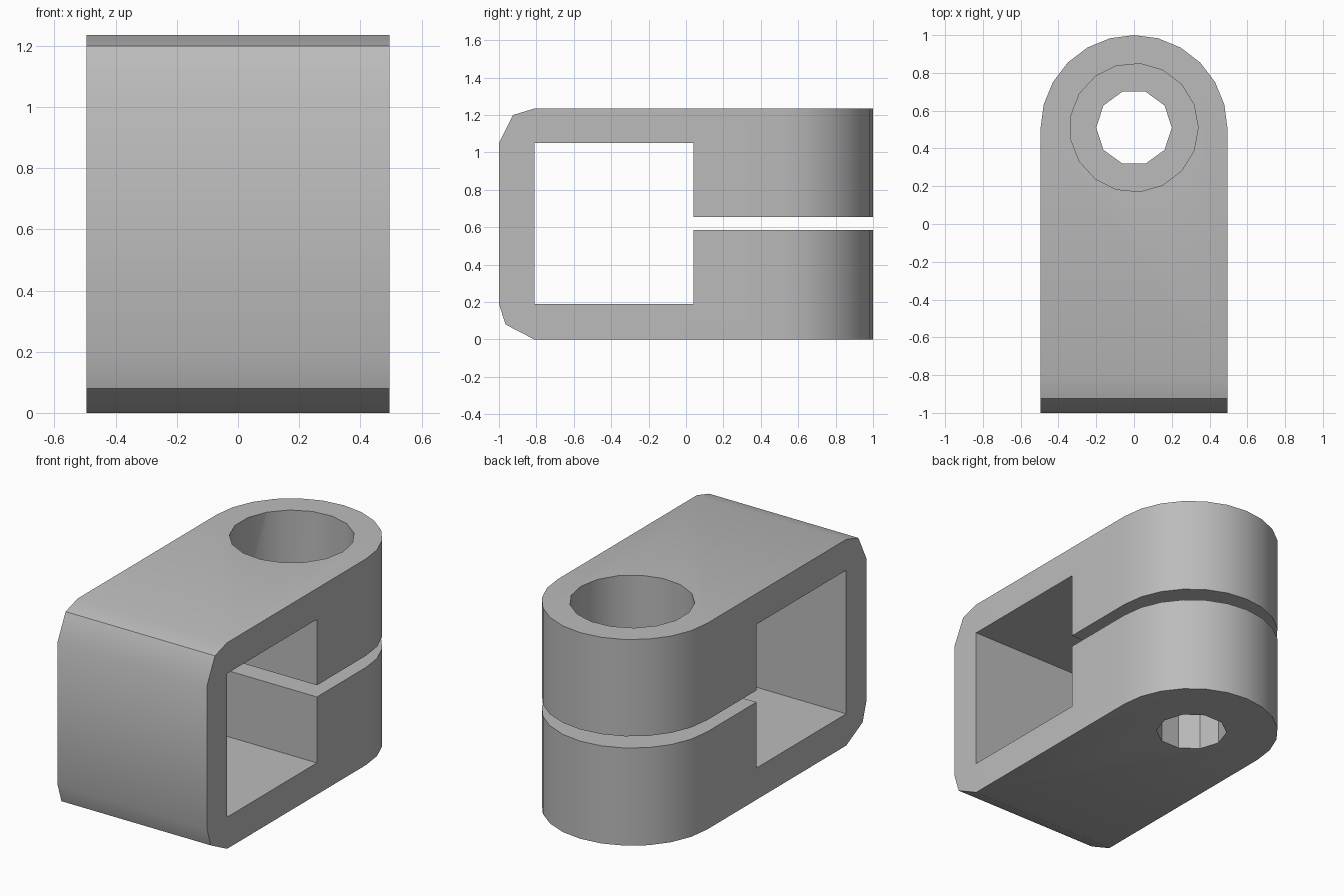
import bpy, bmesh
from math import radians, sin, cos, tau
from mathutils import Vector

cube = bpy.data.objects.get("Cube")
if cube:
    bpy.data.objects.remove(cube, do_unlink=True)

HALF = 0.495      # half width and end radius
END_Y = 0.505     # centre of the rounded end
HOLE_Y = 0.51
TOP = 1.235


def prism(name, points, offset):
    """Extrude a closed loop of 3D points along an offset."""
    bm = bmesh.new()
    face = bm.faces.new([bm.verts.new(p) for p in points])
    ext = bmesh.ops.extrude_face_region(bm, geom=[face], use_keep_orig=True)
    verts = [v for v in ext["geom"] if isinstance(v, bmesh.types.BMVert)]
    bmesh.ops.translate(bm, verts=verts, vec=Vector(offset))
    bmesh.ops.recalc_face_normals(bm, faces=bm.faces)
    mesh = bpy.data.meshes.new(name)
    bm.to_mesh(mesh)
    bm.free()
    obj = bpy.data.objects.new(name, mesh)
    bpy.context.collection.objects.link(obj)
    return obj


def bore(name, radius, sides, z0, z1):
    ring = [(radius * cos(tau * i / sides), HOLE_Y + radius * sin(tau * i / sides), z0)
            for i in range(sides)]
    return prism(name, ring, (0, 0, z1 - z0))


def combine(obj, cutter, operation):
    cutter.hide_render = True
    mod = obj.modifiers.new(cutter.name, 'BOOLEAN')
    mod.operation, mod.solver, mod.object = operation, 'EXACT', cutter
    bpy.context.view_layer.objects.active = obj
    bpy.ops.object.modifier_apply(modifier=mod.name)
    bpy.data.objects.remove(cutter, do_unlink=True)


# Side profile: chamfered front, square window, slit between the two jaws
profile = [(-0.81, 0), (1.1, 0), (1.1, 0.585), (0.04, 0.585), (0.04, 0.19),
           (-0.81, 0.19), (-0.81, 1.05), (0.04, 1.05), (0.04, 0.655), (1.1, 0.655),
           (1.1, TOP), (-0.81, TOP), (-0.925, 1.2), (-1, 1.05), (-1, 0.19), (-0.965, 0.08)]
clamp = prism("clamp_body", [(-0.6, y, z) for y, z in profile], (1.2, 0, 0))

# Plan outline with the rounded back end
outline = [(-HALF, -1.1, -0.1), (HALF, -1.1, -0.1)]
outline += [(HALF * cos(radians(a)), END_Y + HALF * sin(radians(a)), -0.1)
            for a in range(0, 181, 15)]
combine(clamp, prism("outline_cutter", outline, (0, 0, 1.5)), 'INTERSECT')

# Screw hole and counterbore
combine(clamp, bore("screw_cutter", 0.2, 10, -0.1, 1.4), 'DIFFERENCE')
combine(clamp, bore("counterbore_cutter", 0.34, 17, TOP - 0.38, 1.4), 'DIFFERENCE')

# Grey material
grey = bpy.data.materials.new("plain_grey")
grey.use_nodes = True
colour = (0.5, 0.5, 0.5, 1)
grey.diffuse_color = colour
grey.node_tree.nodes["Principled BSDF"].inputs["Base Color"].default_value = colour
clamp.data.materials.clear()
clamp.data.materials.append(grey)
for poly in clamp.data.polygons:
    poly.material_index = 0

# Smooth the gentle curves, keep the hard edges
bpy.ops.object.select_all(action='DESELECT')
clamp.select_set(True)
bpy.context.view_layer.objects.active = clamp
bpy.ops.object.shade_smooth_by_angle(angle=radians(30))
